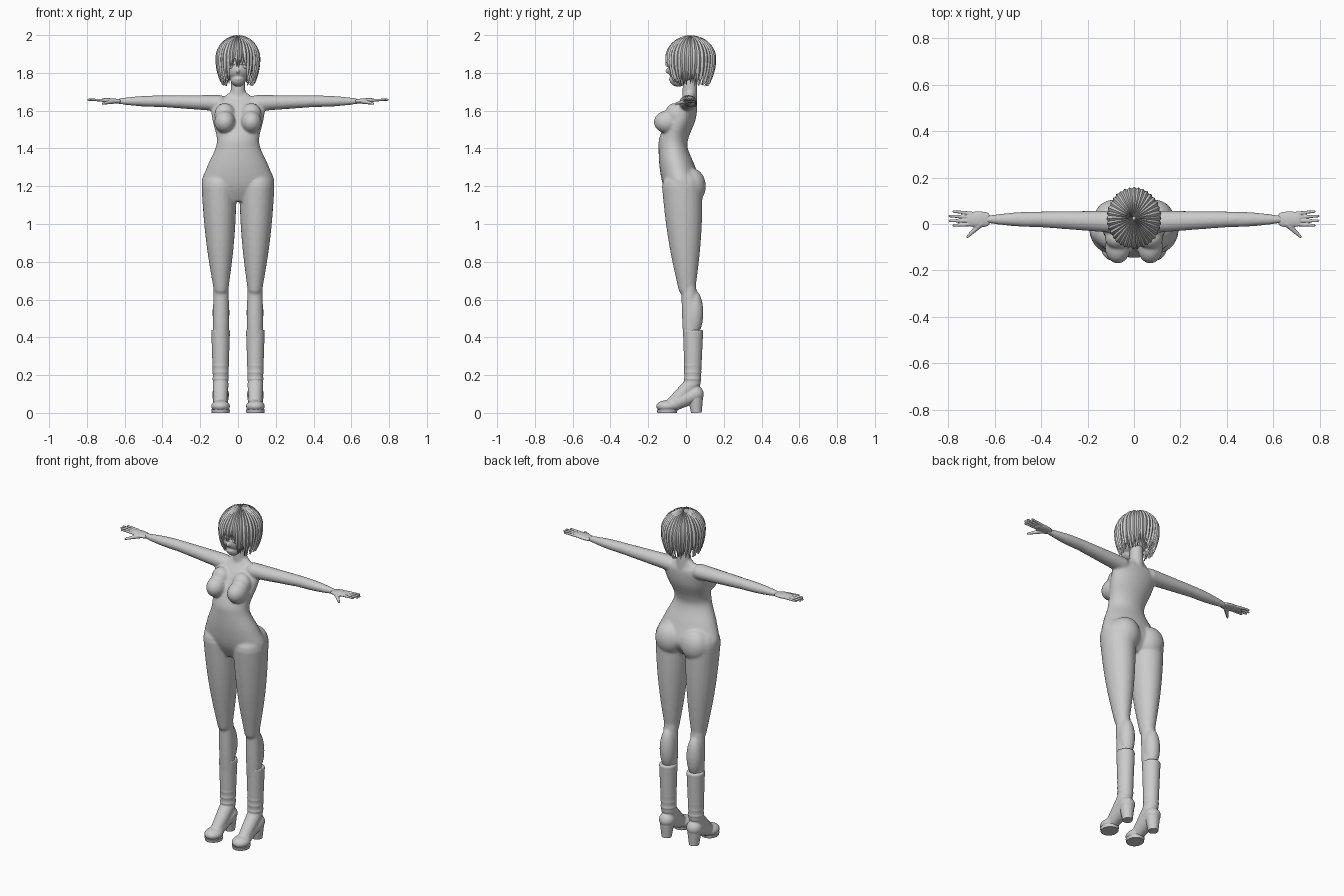
import bpy, bmesh, math, random
from math import sin, cos, pi, tau
from mathutils import Matrix, Vector

random.seed(4)
if "Cube" in bpy.data.objects:
    bpy.data.objects.remove(bpy.data.objects["Cube"])

GREY = (0.6, 0.6, 0.6, 1)
material = bpy.data.materials.new("plain grey")
material.use_nodes = True
material.diffuse_color = GREY
material.node_tree.nodes["Principled BSDF"].inputs["Base Color"].default_value = GREY


def skin(bm, rings):
    """Closed tube through rings of points."""
    loops = [[bm.verts.new(point) for point in ring] for ring in rings]
    count = len(loops[0])
    for lower, upper in zip(loops, loops[1:]):
        for i in range(count):
            j = (i + 1) % count
            bm.faces.new((lower[i], lower[j], upper[j], upper[i]))
    bm.faces.new(loops[0][::-1])
    bm.faces.new(loops[-1])


def limb(bm, start, end, start_radius, end_radius, bulge=0.0, wide=1.0, rounded=True):
    """Tapered tube between two points, with optional swelling and domed ends."""
    start, end = Vector(start), Vector(end)
    length = (end - start).length
    along = (end - start) / length
    guide = Vector((0, 0, 1)) if abs(along.z) < 0.9 else Vector((1, 0, 0))
    across = along.cross(guide).normalized()
    other = along.cross(across)
    steps, dome = 12, [k * pi / 10 for k in range(1, 5)]
    sections = []
    for k in range(steps + 1):
        t = k / steps
        radius = start_radius + (end_radius - start_radius) * t + bulge * sin(pi * t)
        sections.append((length * t, radius))
    if rounded:
        head = [(-start_radius * cos(q), start_radius * sin(q)) for q in dome]
        tail = [(length + end_radius * cos(q), end_radius * sin(q)) for q in dome]
        sections = head + sections + tail[::-1]
    angles = [tau * i / 24 for i in range(24)]
    skin(bm, [[start + along * place + across * (cos(a) * radius * wide) + other * (sin(a) * radius)
               for a in angles] for place, radius in sections])


def ball(bm, centre, radii):
    shape = Matrix.Translation(centre) @ Matrix.Diagonal((*radii, 1))
    bmesh.ops.create_uvsphere(bm, u_segments=28, v_segments=18, radius=1, matrix=shape)


def spline(rows, steps):
    """Smooth curve through rows of values."""
    rows = [Vector(row) for row in rows]
    padded = [rows[0]] + rows + [rows[-1]]
    for a, b, c, d in zip(padded, padded[1:], padded[2:], padded[3:]):
        for k in range(steps):
            t = k / steps
            enter, leave = (c - a) / 2, (d - b) / 2
            ease = t * t * (3 - 2 * t)
            yield b.lerp(c, ease) + enter * (t * (1 - t) ** 2) - leave * (t * t * (1 - t))
    yield rows[-1]


def flip(bm, verts):
    bmesh.ops.scale(bm, vec=(-1, 1, 1), verts=verts)


def finish(name, bm, voxel=None, side="left"):
    """Make the object; a voxel size blends its overlapping pieces into one skin."""
    if side == "right":
        flip(bm, bm.verts[:])
    bmesh.ops.recalc_face_normals(bm, faces=bm.faces)
    mesh = bpy.data.meshes.new(name)
    bm.to_mesh(mesh)
    bm.free()
    mesh.materials.append(material)
    obj = bpy.data.objects.new(name, mesh)
    bpy.context.collection.objects.link(obj)
    bpy.ops.object.select_all(action="DESELECT")
    obj.select_set(True)
    bpy.context.view_layer.objects.active = obj
    bpy.ops.object.shade_smooth_by_angle(angle=pi / 3)
    if voxel:
        blend = obj.modifiers.new("blend", "REMESH")
        blend.mode, blend.voxel_size, blend.use_smooth_shade = "VOXEL", voxel, True
        soften = obj.modifiers.new("soften", "SMOOTH")
        soften.factor, soften.iterations = 0.5, 6


# Body: left limbs and curves, mirrored, then torso and neck
bm = bmesh.new()
shoulder, elbow, wrist = (0.1, 0.01, 1.64), (0.4, 0.02, 1.65), (0.63, 0.02, 1.65)
limb(bm, shoulder, elbow, 0.043, 0.031, wide=1.1)
limb(bm, elbow, wrist, 0.031, 0.015, bulge=0.004, wide=1.1)
limb(bm, (0.1, -0.02, 1.2), (0.09, 0.005, 0.66), 0.093, 0.04, bulge=0.01, wide=1.15)
limb(bm, (0.09, 0.015, 0.66), (0.09, 0.035, 0.2), 0.04, 0.03, bulge=0.007)
ball(bm, (0.09, 0.045, 0.53), (0.045, 0.047, 0.12))
ball(bm, (0.085, 0.03, 1.2), (0.085, 0.075, 0.095))
ball(bm, (0.07, -0.1, 1.54), (0.055, 0.07, 0.06))
ball(bm, (0.07, -0.06, 1.58), (0.055, 0.05, 0.06))
copy = bmesh.ops.duplicate(bm, geom=bm.verts[:] + bm.edges[:] + bm.faces[:])["geom"]
flip(bm, [part for part in copy if isinstance(part, bmesh.types.BMVert)])
# Torso rows: height, half width, front, back
torso = [(1.12, 0.08, -0.08, 0.03), (1.2, 0.19, -0.12, 0.08), (1.3, 0.165, -0.14, 0.05),
         (1.4, 0.12, -0.145, 0.01), (1.46, 0.113, -0.14, 0.015), (1.55, 0.135, -0.1, 0.05),
         (1.63, 0.14, -0.05, 0.06), (1.67, 0.08, -0.02, 0.05), (1.7, 0.04, -0.01, 0.05)]
skin(bm, [[(w * cos(tau * i / 32), (f + b) / 2 + (b - f) / 2 * sin(tau * i / 32), z)
           for i in range(32)] for z, w, f, b in spline(torso, 5)])
limb(bm, (0, 0.02, 1.65), (0, 0.02, 1.8), 0.04, 0.036)
finish("body", bm, 0.007)

# Head: skull, face, chin, nose and lips
bm = bmesh.new()
ball(bm, (0, 0.02, 1.88), (0.09, 0.11, 0.09))
ball(bm, (0, -0.01, 1.82), (0.075, 0.087, 0.07))
ball(bm, (0, -0.04, 1.765), (0.04, 0.048, 0.038))
ball(bm, (0, -0.09, 1.81), (0.01, 0.02, 0.014))
ball(bm, (0, -0.086, 1.767), (0.015, 0.006, 0.004))
finish("head", bm, 0.004)

for side in ("left", "right"):
    # Eye and lash
    bm = bmesh.new()
    ball(bm, (0.034, -0.08, 1.833), (0.016, 0.01, 0.011))
    finish(side + "_eye", bm, side=side)
    bm = bmesh.new()
    limb(bm, (0.018, -0.092, 1.844), (0.05, -0.075, 1.844), 0.002, 0.002, bulge=0.001)
    finish(side + "_eyelash", bm, side=side)

    # Hand: palm, fanned fingers and thumb
    bm = bmesh.new()
    limb(bm, (0.63, 0.02, 1.65), (0.71, 0.02, 1.655), 0.011, 0.011, bulge=0.002, wide=2.7)
    for finger in range(4):
        spread = finger - 1.5
        tip = 0.795 - 0.008 * spread ** 2
        limb(bm, (0.7, 0.022 + 0.016 * spread, 1.655), (tip, 0.024 + 0.02 * spread, 1.658), 0.008, 0.006)
    limb(bm, (0.66, 0, 1.65), (0.717, -0.055, 1.637), 0.014, 0.006)
    finish(side + "_hand", bm, 0.003, side)

    # Boot: shaft, ankle creases, instep and toe
    bm = bmesh.new()
    x = 0.092
    limb(bm, (x, 0.038, 0.44), (x, 0.035, 0.15), 0.05, 0.04, wide=1.07, rounded=False)
    for crease in range(3):
        ball(bm, (x, 0.035, 0.18 + 0.035 * crease), (0.045, 0.048, 0.012))
    limb(bm, (x, 0.05, 0.1), (x, -0.08, 0.04), 0.045, 0.037)
    limb(bm, (x, 0.03, 0.15), (x, -0.07, 0.05), 0.042, 0.035)
    ball(bm, (x, -0.1, 0.035), (0.05, 0.058, 0.032))
    finish(side + "_boot", bm, 0.005, side)
    bm = bmesh.new()
    limb(bm, (x, 0.05, 0.08), (x, 0.055, 0), 0.04, 0.028, rounded=False)
    finish(side + "_boot_heel", bm, side=side)
    bm = bmesh.new()
    limb(bm, (x, -0.1, 0.018), (x, -0.1, 0), 0.05, 0.047, wide=1.1, rounded=False)
    finish(side + "_boot_sole", bm, side=side)

# Hair: a cap plus two layers of pointed locks that follow its surface
BROW, DROP, DOME = 1.875, 0.145, 0.119


def hair_point(angle, reach, lift):
    """Reach runs from the crown at 0 over the brow line at 1 to the nape at 2."""
    if reach <= 1:
        tilt = reach * pi / 2
        size, z = sin(tilt), BROW + (DOME + lift) * cos(tilt)
    else:
        size, z = 1 - 0.3 * (reach - 1) ** 2, BROW - (reach - 1) * DROP
    return (size * (0.114 + lift) * sin(angle), 0.025 - size * (0.13 + lift) * cos(angle), z)


def hair_end(angle):
    """Short fringe, a longer centre strand, long sides and back."""
    turn = abs((angle + pi) % tau - pi)
    if turn < 0.1:
        return 1.825
    return 1.845 if turn < 0.5 else 1.745


bm = bmesh.new()
skin(bm, [[hair_point(tau * i / 60, k / 10, -0.007) for i in range(60)] for k in range(1, 11)])
LOCKS, STEPS = 36, 18
for layer in range(2):
    for i in range(LOCKS):
        middle = tau * (i + layer / 2) / LOCKS
        end = 1 + (BROW - hair_end(middle)) / DROP + random.uniform(-0.1, 0.1)
        sway, rings = random.uniform(-0.08, 0.08), []
        lift = random.uniform(-0.002, 0) - 0.009 * layer
        for k in range(STEPS + 1):
            t = k / STEPS
            reach = 0.04 + (end - 0.04) * t
            width = pi / LOCKS * 1.4 * (1 - t ** 4) + 0.002
            angle = middle + sway * t ** 3
            rings.append([hair_point(angle - width, reach, lift - 0.002),
                          hair_point(angle, reach, lift + 0.006),
                          hair_point(angle + width, reach, lift - 0.002),
                          hair_point(angle, reach, lift - 0.005)])
        skin(bm, rings)
finish("hair", bm)
